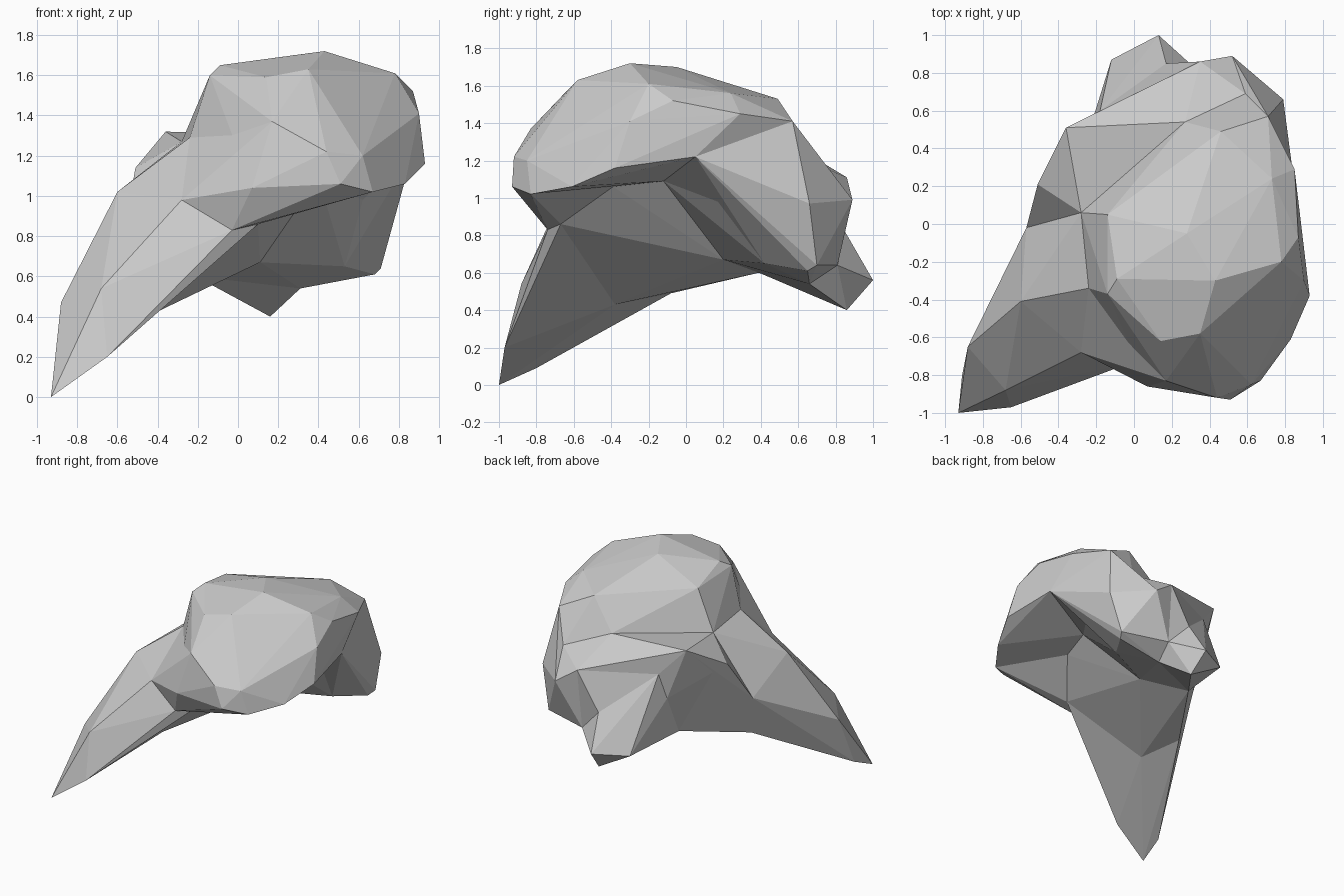
import bpy
import bmesh

# Remove the default object only
default_cube = bpy.data.objects.get("Cube")
if default_cube:
    bpy.data.objects.remove(default_cube, do_unlink=True)

# One plain stone colour for the whole faceted body
stone = bpy.data.materials.new("stone_grey")
stone.use_nodes = True
stone_colour = (0.6, 0.6, 0.6, 1)
stone.diffuse_color = stone_colour
stone.node_tree.nodes["Principled BSDF"].inputs["Base Color"].default_value = stone_colour


def faceted_part(name, *point_groups):
    """Wrap a flat-shaded convex shell around several groups of corner points."""
    corners = {point for group in point_groups for point in group}
    mesh = bpy.data.meshes.new(name)
    bm = bmesh.new()
    for point in sorted(corners):
        bm.verts.new(point)
    bmesh.ops.convex_hull(bm, input=bm.verts[:])
    loose = [vert for vert in bm.verts if not vert.link_faces]
    bmesh.ops.delete(bm, geom=loose, context='VERTS')
    bmesh.ops.recalc_face_normals(bm, faces=bm.faces[:])
    bm.to_mesh(mesh)
    bm.free()
    mesh.materials.append(stone)
    part = bpy.data.objects.new(name, mesh)
    bpy.context.collection.objects.link(part)
    return part


# Joint corners shared by neighbouring parts
shoulder_back = (-.28, .06, 1.27)
shoulder_front = (-.24, -.34, 1.29)
cheek_top = (-.28, -.68, .98)
cheek_low = (-.03, -.74, .83)
cheek_inner = (.1, -.67, .86)
palate_front = (.33, -.39, 1.06)
palate_back = (.4, -.12, 1.09)
throat = (.11, .2, .67)
belly_corner = (.53, .42, .65)
notch = (.87, .05, 1.22)
notch_inner = (.62, .17, .98)
nape_side = (.71, .57, 1.41)
nape_middle = (.27, .54, 1.3)
nape_top = (.46, .49, 1.53)
nape_low = (.59, .69, 1.18)
heel = (.71, .7, .64)
back_ledge = (.52, .89, .99)
ridge_front = (-.6, -.41, 1.02)
ridge_dip = (-.57, -.02, .8)
ridge_back = (-.51, .21, 1.14)
ridge_peak = (-.36, .51, 1.32)
keel_front = (-.39, -.38, .43)
keel_side = (-.51, -.08, .49)
keel_back = (-.21, .39, .6)
spur_root = (.31, .66, .54)
spur_side = (-.22, .55, .92)
spur_neck = (-.18, .6, 1.12)
spur_top = (-.04, .62, 1.2)
spur_shoulder = (.35, .86, 1.11)
spur_step = (.17, .85, .82)
spur_web = (.34, .81, .64)

# Crown: rounded top of the dome
crown = [
    (.43, -.3, 1.72), (.28, -.05, 1.7), (.35, -.58, 1.63),
    (.14, -.62, 1.59), (-.14, -.37, 1.6), (-.09, -.29, 1.65),
    (-.14, .05, 1.58), (.78, -.2, 1.61), (.87, -.07, 1.52),
    (.73, .24, 1.56), (.85, .29, 1.45), nape_top,
]

# Chin and brow: lower front and side edges of the dome
chin = [(.17, -.83, 1.37), (.07, -.86, 1.04), (.44, -.92, 1.22),
        (.51, -.93, 1.06), (.67, -.83, 1.02)]
brow = [(.62, -.85, 1.2), (.83, -.61, 1.06), (.93, -.38, 1.16), (.9, -.3, 1.41)]
shoulder = [shoulder_back, shoulder_front]
cheek = [cheek_top, cheek_low, cheek_inner]
nape = [nape_side, nape_middle, nape_top]
palate = [palate_front, palate_back]
faceted_part("dome", crown, chin, brow, shoulder, nape, palate, [notch])

# Cheek wedge under the front of the dome
faceted_part("cheek", cheek, chin, [shoulder_front, palate_front])

# Nape below the rear of the dome, and the filled corner of the side notch
faceted_part("nape", nape, [nape_low, notch])
faceted_part("notch_corner", [notch, notch_inner, palate_back, nape_middle])

# Back of the body, hanging below the nape
back_core = [nape_low, back_ledge, heel, notch_inner]
faceted_part("back_side", back_core, [nape_side, notch, belly_corner,
                                      (.79, .66, .97), (.68, .65, .61)])
faceted_part("back_rear", back_core, [nape_middle, spur_shoulder, spur_root,
                                      spur_web, (.68, .65, .61)])

# Belly between the throat and the spur
faceted_part("belly", [throat, belly_corner, notch_inner, palate_back,
                       (.68, .65, .61), spur_root, keel_back, spur_side, nape_middle])

# Rear flank between the ridge and the back
flank_base = [throat, keel_side, keel_back, palate_back]
faceted_part("rear_flank", flank_base, [shoulder_back, ridge_dip, ridge_back, ridge_peak])
faceted_part("rear_slope", [shoulder_back, ridge_back, ridge_peak, nape_middle, spur_top,
                            spur_neck, spur_side, spur_root, throat, keel_back,
                            spur_shoulder])

# Middle flank, joining the long point to the dome
faceted_part("front_flank", flank_base, shoulder, cheek,
             [palate_front, ridge_front, ridge_dip, keel_front])

# Long tapering point
point_end = [
    (-.93, -1, 0), (-.65, -.97, .2), (-.91, -.8, .09),
    (-.88, -.65, .47), (-.68, -.88, .54),
]
faceted_part("long_point", point_end, cheek, [ridge_front, ridge_dip, shoulder_front,
                                              keel_front, keel_side])

# Small spur at the rear with a sloping neck
spur_tip = [(.13, 1, .56), (.16, .86, .4), (-.12, .87, .56)]
spur_base = [spur_root, spur_side, spur_neck, spur_step, spur_web]
faceted_part("rear_spur", spur_tip, spur_base, [keel_back])
faceted_part("spur_neck", spur_base, [spur_top, spur_shoulder])
